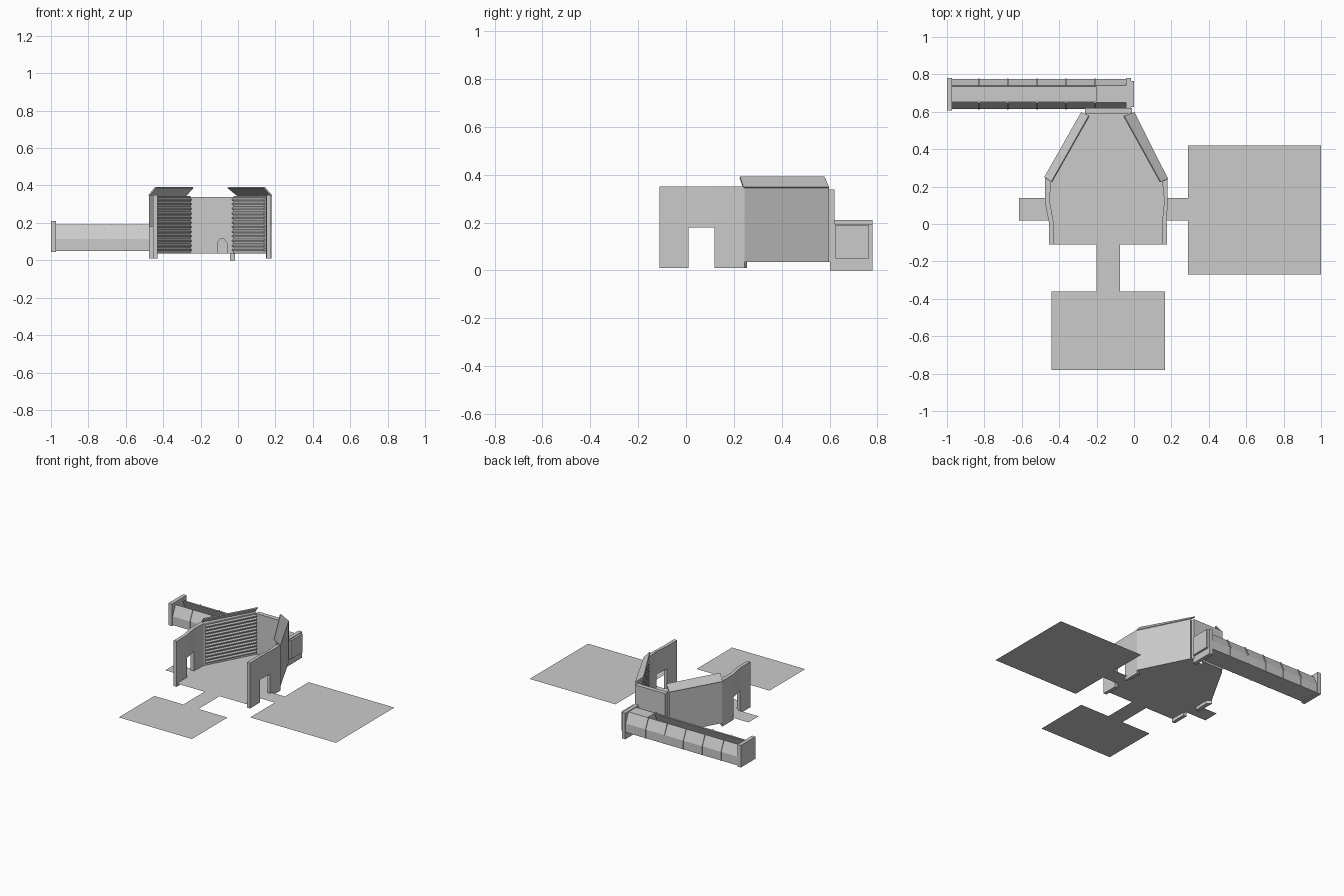
import bpy, bmesh, math
from mathutils import Vector

if "Cube" in bpy.data.objects:
    bpy.data.objects.remove(bpy.data.objects["Cube"])


def finish(name, bm):
    bmesh.ops.recalc_face_normals(bm, faces=bm.faces[:])
    me = bpy.data.meshes.new(name)
    bm.to_mesh(me)
    bm.free()
    ob = bpy.data.objects.new(name, me)
    bpy.context.collection.objects.link(ob)
    return ob


def extrude(name, pts, vec):
    """Closed prism from a list of 3D outline points swept along vec."""
    bm = bmesh.new()
    f = bm.faces.new([bm.verts.new(p) for p in pts])
    r = bmesh.ops.extrude_face_region(bm, geom=[f])
    vs = [g for g in r["geom"] if isinstance(g, bmesh.types.BMVert)]
    bmesh.ops.translate(bm, verts=vs, vec=vec)
    if not any(v is None for v in vs) and f.is_valid and all(len(e.link_faces) == 1 for e in f.edges):
        bm.faces.new(f.verts)
    return finish(name, bm)


def plan(name, pts, z0, z1):
    return extrude(name, [(x, y, z0) for x, y in pts], (0, 0, z1 - z0))


def box(name, x0, x1, y0, y1, z0, z1):
    return plan(name, [(x0, y0), (x1, y0), (x1, y1), (x0, y1)], z0, z1)


def cut(ob, cutter):
    m = ob.modifiers.new("opening", "BOOLEAN")
    m.operation = "DIFFERENCE"
    m.solver = "EXACT"
    m.object = cutter
    bpy.context.view_layer.objects.active = ob
    bpy.ops.object.modifier_apply(modifier=m.name)
    bpy.data.objects.remove(cutter)


# One-sheet floor: hall, side stubs, right room and front room
FZ = 0.035
floor_pts = [(-.43, -.11), (-.2, -.11), (-.2, -.36), (-.44, -.36), (-.44, -.78),
             (.165, -.78), (.165, -.36), (-.075, -.36), (-.075, -.11), (.155, -.11),
             (.16, .02), (.29, .02), (.29, -.27), (1, -.27), (1, .42), (.29, .42),
             (.29, .14), (.165, .14), (.165, .24), (-.02, .59), (-.26, .59),
             (-.46, .25), (-.455, .14), (-.615, .14), (-.615, .02), (-.44, .02)]
bm = bmesh.new()
bm.faces.new([bm.verts.new((x, y, FZ)) for x, y in floor_pts])
finish("floor", bm)

# Side walls with doorways
left = plan("left_side_wall", [(-.455, -.11), (-.43, -.11), (-.43, .01), (-.45, .12),
                               (-.445, .23), (-.477, .255), (-.477, .12), (-.455, .01)], .01, .35)
cut(left, box("cutter", -.6, -.3, .01, .12, -.1, .18))
right = plan("right_side_wall", [(.152, -.11), (.177, -.11), (.175, .01), (.18, .12),
                                 (.18, .245), (.15, .235), (.162, .12), (.15, .01)], .01, .35)
cut(right, box("cutter", .05, .3, .01, .12, -.1, .18))

# Diagonal walls, louvre slats and inward leaning top strips
for side, o0, o1, i0, i1, t0, t1 in (
        ("left", (-.477, .25), (-.28, .597), (-.445, .23), (-.255, .585), (-.44, .225), (-.24, .578)),
        ("right", (.18, .24), (0, .597), (.15, .23), (-.025, .585), (.14, .225), (-.055, .578))):
    plan(side + "_diagonal_wall", [o0, o1, i1, i0], FZ, .345)
    a, b = Vector(i0), Vector(i1)
    d = (b - a).normalized()
    n = Vector((d.y, -d.x)) * (1 if side == "left" else -1)
    for k in range(12):
        z = .05 + k * .0245
        p, q = a + d * .012, n * .009
        prof = [(p.x, p.y, z), (p.x + q.x, p.y + q.y, z),
                (p.x + q.x, p.y + q.y, z + .008), (p.x, p.y, z + .016)]
        v = b - a - d * .016
        extrude(side + "_louvre", prof, (v.x, v.y, 0))
    bm = bmesh.new()
    quad = [(*o0, .345), (*o1, .345), (*t1, .39), (*t0, .39)]
    bm.faces.new([bm.verts.new(p) for p in quad])
    strip = finish(side + "_top_strip", bm)
    s = strip.modifiers.new("thickness", "SOLIDIFY")
    s.thickness = .008
    s.offset = 0

# Back wall with a small peaked doorway
back = box("back_wall", -.262, -.012, .587, .62, FZ, .338)
door = [(-.11, .5, 0), (-.06, .5, 0), (-.06, .5, .095), (-.075, .5, .113),
        (-.095, .5, .113), (-.11, .5, .095)]
cut(back, extrude("cutter", door, (0, .113, 0)))

# Tunnel behind: open-topped shell with leaning sides
CY = .695


def shell(name, x0, x1, grow, roof):
    half = [(.045, .19), (.079, .115), (.079, .05)]
    outer = [(-y, z) for y, z in half] + [(y, z) for y, z in reversed(half)]
    if roof:
        pts = [(s * (1 + grow), z) for s, z in outer]
    else:
        t = .007
        inner = [(.045 - t, .187), (.079 - t, .115), (.079 - t, .05 + t)]
        g = grow
        pts = [(-y - g, z + (g if z > .1 else 0)) for y, z in half]
        pts += [(y + g, z + (g if z > .1 else 0)) for y, z in reversed(half)]
        pts += inner + [(-y, z) for y, z in reversed(inner)]
    return extrude(name, [(x0, CY + y, z) for y, z in pts], (x1 - x0, 0, 0))


shell("tunnel", -.975, -.2, 0, False)
shell("tunnel_end_section", -.2, -.04, 0, True)
for k in range(5):
    x = -.83 + k * .156
    shell("tunnel_rib", x - .004, x + .004, .004, False)

# Tunnel end caps
box("tunnel_left_cap", -1, -.972, .607, .78, .045, .21)
box("tunnel_right_cap", -.043, -.015, .603, .78, 0, .195)
box("tunnel_right_panel", -.015, 0, .625, .765, .05, .19)
